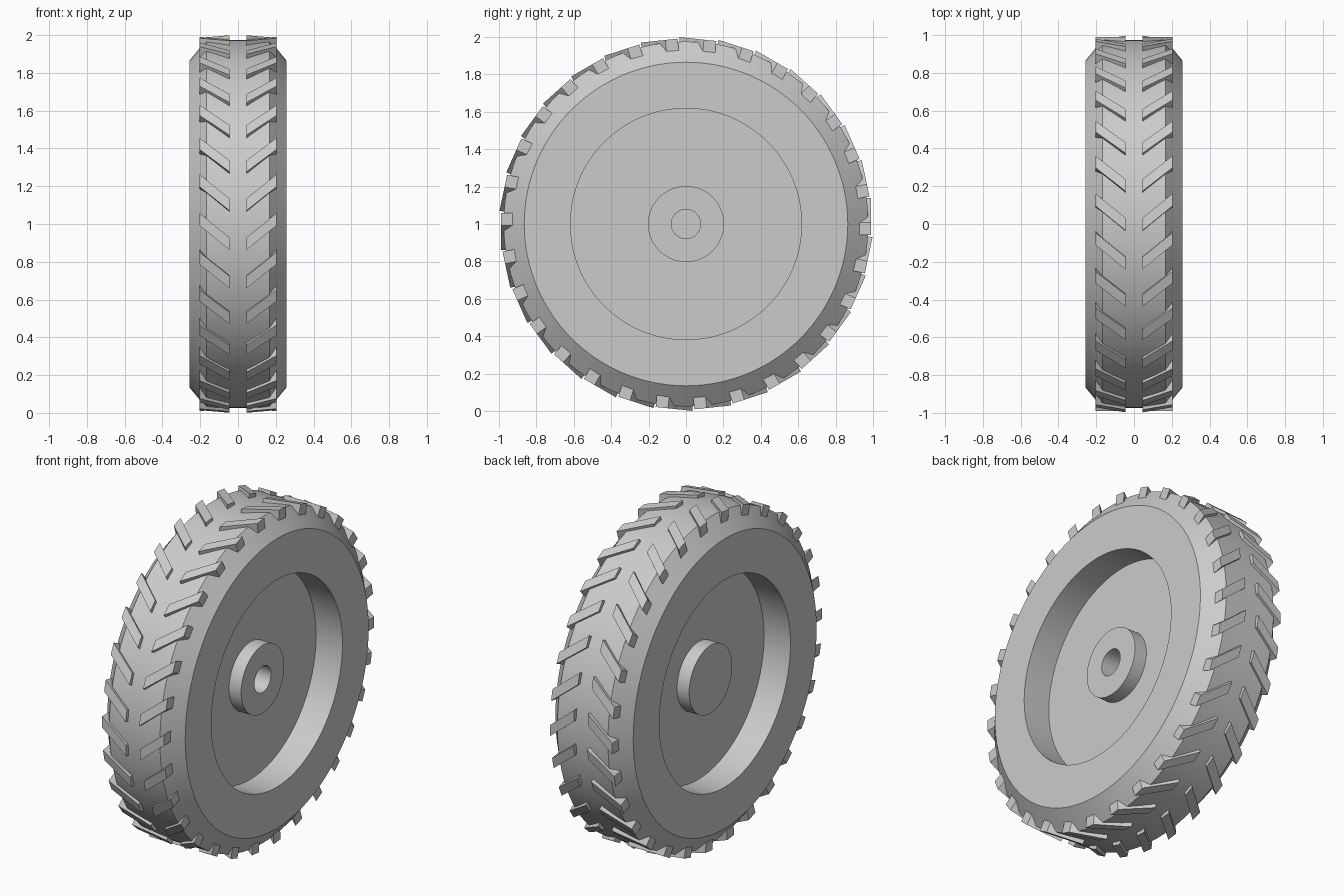
import bpy, bmesh
from math import radians
from mathutils import Matrix, Vector

LUGS = 30
SEGMENTS = 128
CENTRE = Vector((0, 0, 1))

cube = bpy.data.objects.get("Cube")
if cube:
    bpy.data.objects.remove(cube, do_unlink=True)

rubber = bpy.data.materials.new("mid_grey")
rubber.use_nodes = True
GREY = (0.6, 0.6, 0.6, 1)
rubber.diffuse_color = GREY
rubber.node_tree.nodes["Principled BSDF"].inputs["Base Color"].default_value = GREY


def finish(name, bm, smooth=False):
    bmesh.ops.recalc_face_normals(bm, faces=bm.faces)
    mesh = bpy.data.meshes.new(name)
    bm.to_mesh(mesh)
    bm.free()
    mesh.materials.append(rubber)
    obj = bpy.data.objects.new(name, mesh)
    obj.location = CENTRE
    bpy.context.collection.objects.link(obj)
    if smooth:
        bpy.ops.object.select_all(action="DESELECT")
        obj.select_set(True)
        bpy.context.view_layer.objects.active = obj
        bpy.ops.object.shade_smooth_by_angle(angle=radians(25))
    return obj


def lathe(name, profile):
    """Revolve (x, radius) points about the axle."""
    bm = bmesh.new()
    verts = [bm.verts.new((x, 0, r)) for x, r in profile]
    edges = [bm.edges.new(pair) for pair in zip(verts, verts[1:])]
    bmesh.ops.spin(bm, geom=verts + edges, cent=(0, 0, 0), axis=(1, 0, 0),
                   angle=radians(360), steps=SEGMENTS, use_duplicate=False)
    bmesh.ops.remove_doubles(bm, verts=bm.verts, dist=1e-4)
    return finish(name, bm, smooth=True)


# Wheel body: shared half profile from dish floor to tread shoulder
half = [(0.083, 0.203), (0.083, 0.618), (0.257, 0.618), (0.257, 0.865), (0.167, 0.975)]
bore = [(-0.08, 0), (-0.08, 0.078), (0.163, 0.078), (0.163, 0.203)]
plain_hub = [(-0.163, 0.203), (-0.163, 0)]
mirrored = [(-x, r) for x, r in reversed(half)]
lathe("wheel_body", bore + half + mirrored + plain_hub)


# Slanted tread lugs, flat on top, swept inwards into chevrons
def tread_lugs(name, side):
    bm = bmesh.new()
    for i in range(LUGS):
        verts = bmesh.ops.create_cube(bm, size=2)["verts"]
        turn = Matrix.Rotation(radians(360 / LUGS * i), 3, "X")
        for v in verts:
            outer = v.co.x > 0
            x = 0.205 if outer else 0.045
            sweep = -0.026 if outer else 0.105
            radius = 0.99 if v.co.z > 0 else 0.925
            v.co = turn @ Vector((side * x, radius, sweep + 0.033 * v.co.y))
    return finish(name, bm)


tread_lugs("left_tread_lugs", 1)
tread_lugs("right_tread_lugs", -1)
